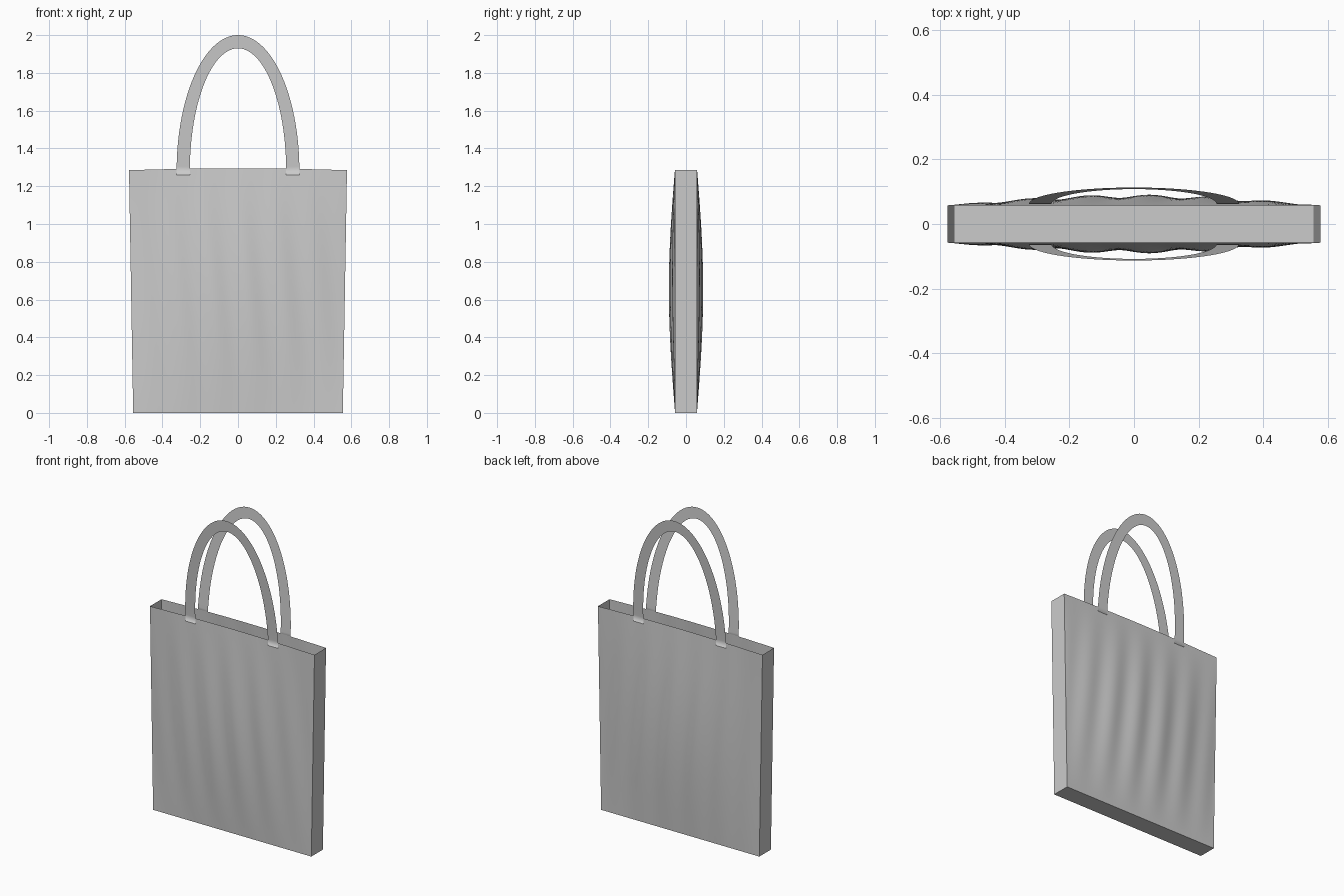
import bpy
import bmesh
from math import sin, cos, pi

cube = bpy.data.objects.get("Cube")
if cube:
    bpy.data.objects.remove(cube)

fabric = bpy.data.materials.new("light_grey_fabric")
fabric.use_nodes = True
grey = (0.6, 0.6, 0.6, 1)
fabric.diffuse_color = grey
fabric.node_tree.nodes["Principled BSDF"].inputs["Base Color"].default_value = grey

HEIGHT = 1.285
DEPTH = 0.058


def half_width(v):
    return 0.555 + 0.022 * v


def sheet(name, nu, nv, place, flip=False):
    """Smooth cloth sheet; place(u, v) gives the point for u, v in 0..1."""
    bm = bmesh.new()
    rows = [[bm.verts.new(place(i / nu, j / nv)) for i in range(nu + 1)]
            for j in range(nv + 1)]
    for low, high in zip(rows, rows[1:]):
        for i in range(nu):
            face = bm.faces.new((low[i], low[i + 1], high[i + 1], high[i]))
            face.smooth = True
            if flip:
                face.normal_flip()
    mesh = bpy.data.meshes.new(name)
    bm.to_mesh(mesh)
    bm.free()
    mesh.materials.append(fabric)
    obj = bpy.data.objects.new(name, mesh)
    bpy.context.collection.objects.link(obj)
    return obj


def panel(side):
    """Bulging front or back with soft slanted folds."""
    def place(u, v):
        x = half_width(v) * (2 * u - 1)
        z = v * (HEIGHT + 0.01 * sin(pi * u))
        swell = sin(pi * v) * sin(pi * u)
        folds = cos(2 * pi * (x - 0.05 + 0.13 * (v - 0.5)) / 0.188)
        y = DEPTH + 0.028 * swell + 0.005 * folds * sin(pi * v) * sin(pi * u) ** 0.5
        return x, side * y, z
    return place


def gusset(side):
    return lambda u, v: (side * half_width(v), DEPTH * (2 * u - 1), HEIGHT * v)


def handle(side):
    """Flat half-ellipse strap leaning outward, with short straight ends."""
    def place(u, v):
        angle = pi * (1.04 - 1.08 * u)
        rise = max(sin(angle), 0)
        x = -cos(max(0, min(pi, angle))) * (0.255 + 0.07 * v) * -1
        z = 1.28 + rise * (0.65 + 0.07 * v)
        if sin(angle) < 0:
            z = 1.26
        y = 0.062 + 0.051 * max(0, z - 1.28) / 0.72
        return x, side * y, z
    return place


# Cloth body and straps, mirrored front to back
for label, side in (("front", -1), ("back", 1)):
    sheet(label + "_panel", 96, 48, panel(side), flip=side > 0)
    sheet(label + "_handle", 64, 1, handle(side), flip=side > 0)

# Narrow sides
for label, side in (("left", 1), ("right", -1)):
    sheet(label + "_side", 1, 12, gusset(side), flip=side < 0)

# Flat base
sheet("bottom", 1, 1,
      lambda u, v: (0.555 * (2 * u - 1), DEPTH * (2 * v - 1), 0), flip=True)
